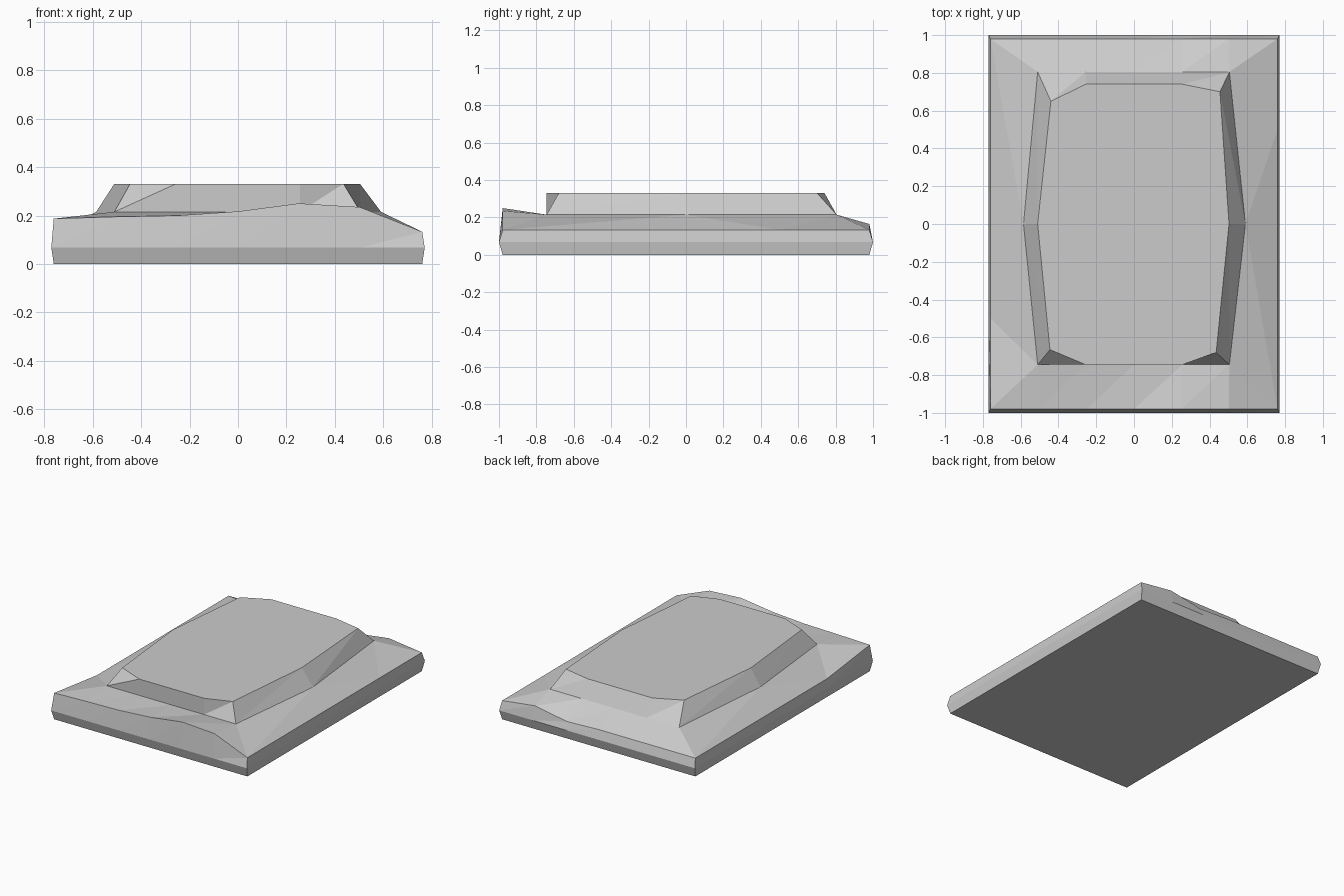
import bpy, bmesh

if "Cube" in bpy.data.objects:
    bpy.data.objects.remove(bpy.data.objects["Cube"])

def loft(name, rings, cap_bottom, cap_top):
    """Join matching closed rings with triangles; coincident points are merged."""
    bm = bmesh.new()
    loops = [[bm.verts.new(p) for p in ring] for ring in rings]
    for a, b in zip(loops, loops[1:]):
        n = len(a)
        for i in range(n):
            j = (i + 1) % n
            bm.faces.new((a[i], a[j], b[j]))
            bm.faces.new((a[i], b[j], b[i]))
    if cap_bottom:
        bm.faces.new(loops[0][::-1])
    if cap_top:
        bm.faces.new(loops[-1])
    bmesh.ops.remove_doubles(bm, verts=bm.verts, dist=0.0005)
    if cap_bottom:
        bmesh.ops.dissolve_limit(bm, angle_limit=0.002, verts=bm.verts, edges=bm.edges)
    bm.normal_update()
    me = bpy.data.meshes.new(name)
    bm.to_mesh(me)
    bm.free()
    ob = bpy.data.objects.new(name, me)
    bpy.context.collection.objects.link(ob)
    return ob

# Rectangle outline, counter-clockwise from the front left corner
steps = [-1, -.66, -.33, 0, .33, .66, 1]

def outline(w, d, heights):
    xy = [(w * s, -d) for s in steps]
    xy += [(w, y) for y in (-.5, 0, .5)]
    xy += [(-w * s, d) for s in steps]
    xy += [(-w, y) for y in (.5, 0, -.5)]
    return [(x, y, z) for (x, y), z in zip(xy, heights)]

# Uneven rim: front, right, back, left
rim = ([.187, .195, .2, .217, .25, .235, .133] + [.133] * 3
       + [.133, .165, .12, .13, .13, .13, .13] + [.13] * 3)

# Foot of the raised panel, with points repeated to match the outline
zf = .215
foot = [(x, -.745, zf) for x in (-.51, -.51, -.255, 0, .255, .505, .505)]
foot += [(.59, 0, zf)] * 3
foot += [(x, .805, zf) for x in (.505, .505, .255, 0, -.255, -.51, -.51)]
foot += [(-.585, 0, zf)] * 3

loft("base_slab", [outline(.76, .98, [0] * 20), outline(.77, 1, [.068] * 20),
                   outline(.76, .98, rim), foot], True, False)

# Raised flat panel with cut corners
def without_repeats(ring):
    return list(dict.fromkeys(ring))

panel_top = [(-.445, -.665), (-.255, -.745), (0, -.745), (.255, -.745), (.435, -.68),
             (.503, 0), (.455, .70), (.255, .74), (0, .74), (-.255, .74),
             (-.44, .65), (-.51, 0)]
loft("raised_panel", [without_repeats(foot), [(x, y, .331) for x, y in panel_top]],
     False, True)
